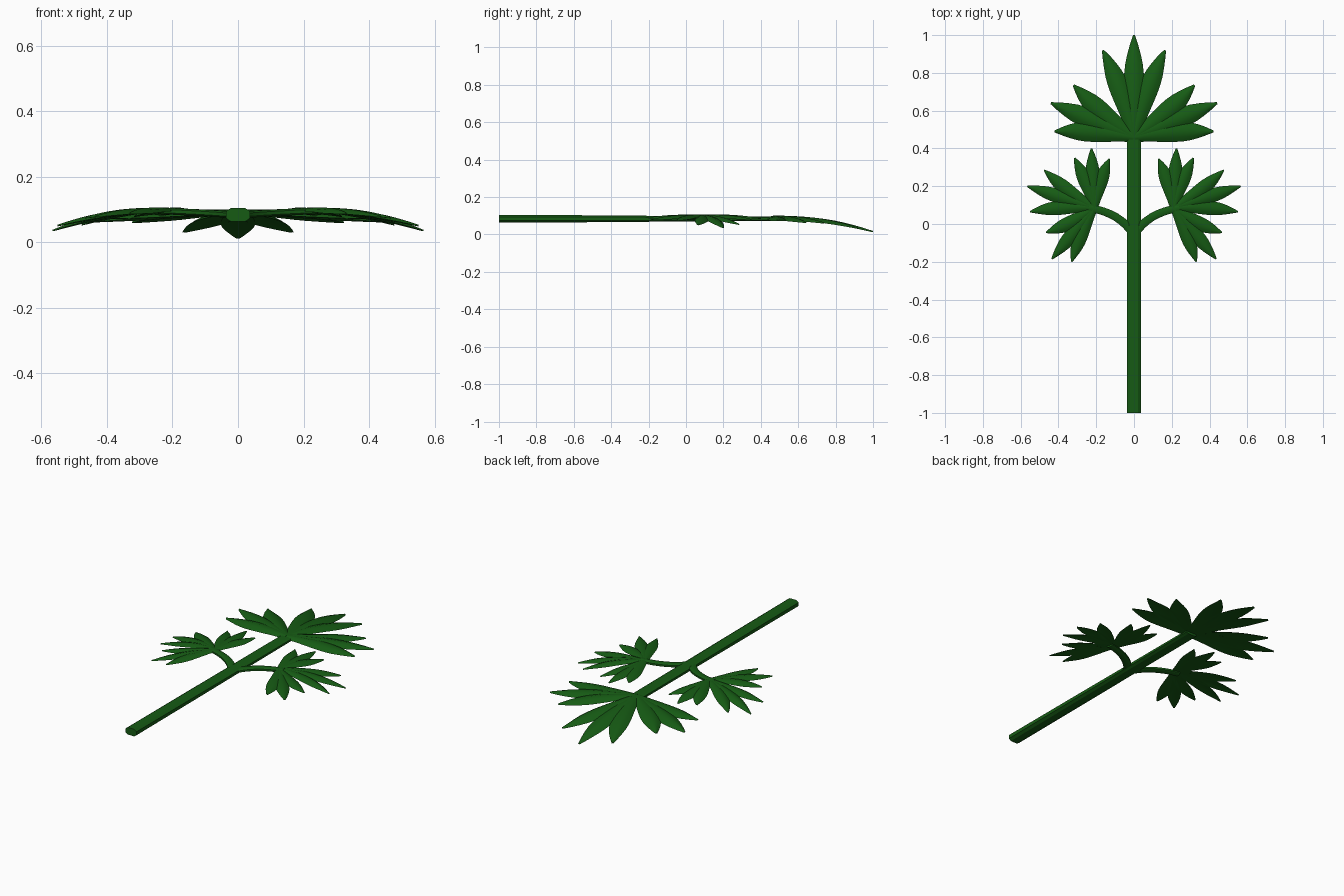
import bpy, bmesh
from mathutils import Vector

if "Cube" in bpy.data.objects:
    bpy.data.objects.remove(bpy.data.objects["Cube"])

green = bpy.data.materials.new("leaf_green")
green.diffuse_color = (0.008, 0.105, 0.007, 1)
green.use_nodes = True
green.node_tree.nodes["Principled BSDF"].inputs["Base Color"].default_value = green.diffuse_color


def finish(bm, name, angle):
    bmesh.ops.recalc_face_normals(bm, faces=bm.faces)
    me = bpy.data.meshes.new(name)
    bm.to_mesh(me)
    bm.free()
    ob = bpy.data.objects.new(name, me)
    bpy.context.collection.objects.link(ob)
    me.materials.append(green)
    bpy.ops.object.select_all(action='DESELECT')
    ob.select_set(True)
    bpy.context.view_layer.objects.active = ob
    bpy.ops.object.shade_smooth_by_angle(angle=angle)
    return ob


def loft(bm, rings):
    vr = [[bm.verts.new(p) for p in r] for r in rings]
    n = len(vr[0])
    for a, b in zip(vr, vr[1:]):
        for i in range(n):
            j = (i + 1) % n
            bm.faces.new((a[i], a[j], b[j], b[i]))
    bm.faces.new(vr[0])
    bm.faces.new(vr[-1])


def bezier(a, b, c, t):
    return a * (1 - t) ** 2 + b * 2 * t * (1 - t) + c * t * t


# bevelled stem cross-section
OCT = [(-1, -.5), (-.6, -1), (.6, -1), (1, -.5), (1, .5), (.6, 1), (-.6, 1), (-1, .5)]
# lobe cross-section: domed top, shallower underside
LOBE = [(-1, -.6), (-.55, .3), (0, .75), (.55, .3), (1, -.6), (.5, -.55), (0, -.4), (-.5, -.55)]
WIDTH = [.5, .6, .7, .8, .89, .96, 1, .98, .88, .68, .42, .1]


def leaf(name, root, axis, groups, width, z0, droop, side_droop, sx=1):
    root, axis = Vector(root), Vector(axis).normalized()
    bm = bmesh.new()
    for tips in groups:
        main = Vector(tips[1]) - root
        for tip in tips:
            own = Vector(tip) - root
            ctrl = root + 0.47 * own.lerp(main, .35)
            end = Vector(tip)
            rings = []
            for i, w in enumerate(WIDTH):
                t = i / (len(WIDTH) - 1)
                p = bezier(root, ctrl, end, t)
                d = ((ctrl - root) * (1 - t) + (end - ctrl) * t).normalized()
                nrm = Vector((-d.y, d.x))
                ring = []
                for u, v in LOBE:
                    q = p + nrm * u * w * width
                    r = q - root
                    s = r.dot(axis)
                    lat = r.x * axis.y - r.y * axis.x
                    z = z0 - droop * s * s - side_droop * lat * lat
                    z += v * width * .3 * (.25 + .75 * w)
                    ring.append((sx * q.x, q.y, z))
                rings.append(ring)
            loft(bm, rings)
    return finish(bm, name, 0.9)


# main stem, thinning in height toward the leaf
bm = bmesh.new()
loft(bm, [[(x * .036, y, .084 + z * h) for x, z in OCT]
          for y, h in ((-1, .021), (-.4, .018), (0, .014), (.48, .011))])
finish(bm, "stem", 0.4)

# top leaf, three groups of three lobes
right = [(.42, .49), (.44, .64), (.32, .735)]
left = [(-x, y) for x, y in right]
leaf("top_leaf", (0, .46), (0, 1),
     [left, [(-.165, .92), (0, 1), (.165, .92)], right], .053, .092, .265, .1)

# side leaflets with curved stalks
side = [[(.13, .345), (.225, .4), (.315, .35)],
        [(.475, .285), (.565, .2), (.55, .065)],
        [(.465, -.045), (.435, -.185), (.33, -.2)]]
for sx, label in ((1, "right"), (-1, "left")):
    leaf(label + "_leaflet", (.21, .085), (.95, .28), side, .037, .1, .46, .12, sx)
    bm = bmesh.new()
    a, b, c = Vector((0, -.06)), Vector((.07, .06)), Vector((.24, .085))
    rings = []
    for i in range(9):
        t = i / 8
        p = bezier(a, b, c, t)
        d = ((b - a) * (1 - t) + (c - b) * t).normalized()
        w = .023 - .003 * t
        rings.append([(sx * (p.x - d.y * u * w), p.y + d.x * u * w,
                       .083 + .013 * t + v * .01) for u, v in OCT])
    loft(bm, rings)
    finish(bm, label + "_stalk", 0.6)
